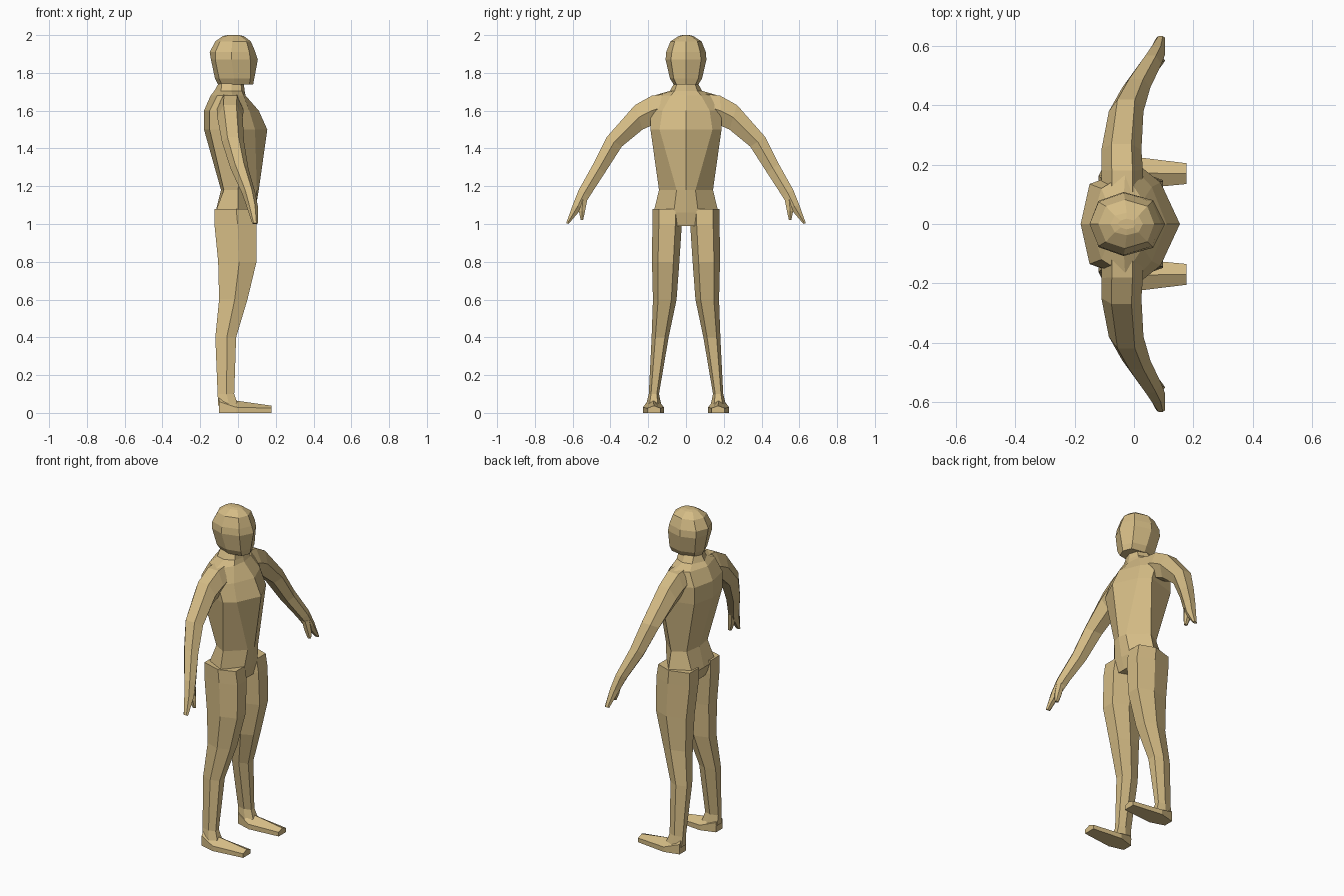
import bpy, bmesh
from mathutils import Vector

skin = bpy.data.materials.new("tan")
skin.diffuse_color = (0.66, 0.50, 0.235, 1)


def loft(name, rings, mirror=False):
    """Skin a list of equal-length point rings, cap the ends."""
    bm = bmesh.new()
    rows = [[bm.verts.new(p) for p in r] for r in rings]
    n = len(rows[0])
    for a, b in zip(rows, rows[1:]):
        for i in range(n):
            j = (i + 1) % n
            bm.faces.new((a[i], a[j], b[j], b[i]))
    bm.faces.new(rows[0][::-1])
    bm.faces.new(rows[-1])
    bmesh.ops.recalc_face_normals(bm, faces=bm.faces)
    me = bpy.data.meshes.new(name)
    bm.to_mesh(me)
    bm.free()
    me.materials.append(skin)
    ob = bpy.data.objects.new(name, me)
    bpy.context.collection.objects.link(ob)
    if mirror:
        ob.modifiers.new("mirror", 'MIRROR').use_axis = (False, True, False)
    return ob


def body_ring(z, front, fc, side, bc, back, dz=0):
    """Eight-sided ring, symmetric in y; dz lifts the front point."""
    half = [(*fc, z), (*side, z), (*bc, z)]
    return ([(front, 0, z + dz)] + half + [(back, 0, z)]
            + [(x, -y, h) for x, y, h in reversed(half)])


# torso: crotch, hips, waist, chest, shoulders, neck
loft("torso", [
    body_ring(0.99, 0.07, (0.07, 0.07), (0.0, 0.13), (-0.09, 0.10), -0.10),
    body_ring(1.06, 0.09, (0.085, 0.065), (0.0, 0.172), (-0.12, 0.11), -0.12),
    body_ring(1.18, 0.11, (0.10, 0.05), (0.0, 0.143), (-0.075, 0.10), -0.09),
    body_ring(1.50, 0.155, (0.09, 0.14), (0.03, 0.188), (-0.15, 0.135), -0.18),
    body_ring(1.60, 0.11, (0.06, 0.125), (0.0, 0.19), (-0.15, 0.135), -0.18),
    body_ring(1.68, 0.04, (0.03, 0.08), (-0.03, 0.17), (-0.11, 0.12), -0.145),
    body_ring(1.705, 0.035, (0.02, 0.06), (-0.035, 0.085), (-0.09, 0.07), -0.125),
    body_ring(1.75, 0.03, (0.015, 0.045), (-0.035, 0.06), (-0.085, 0.045), -0.10),
])

# head
loft("head", [
    body_ring(1.738, 0.08, (0.06, 0.05), (-0.02, 0.065), (-0.085, 0.045), -0.105),
    body_ring(1.77, 0.086, (0.065, 0.065), (-0.02, 0.085), (-0.10, 0.06), -0.122),
    body_ring(1.87, 0.105, (0.065, 0.08), (-0.035, 0.108), (-0.12, 0.078), -0.143),
    body_ring(1.91, 0.092, (0.06, 0.075), (-0.035, 0.105), (-0.12, 0.075), -0.15),
    body_ring(1.967, 0.068, (0.045, 0.06), (-0.03, 0.082), (-0.095, 0.06), -0.12),
    body_ring(1.995, 0.03, (0.015, 0.028), (-0.025, 0.038), (-0.065, 0.028), -0.08),
    body_ring(2.0, 0.005, (0.0, 0.012), (-0.025, 0.018), (-0.045, 0.012), -0.055),
])


def leg_ring(z, x0, x1, y0, y1):
    w, m = y1 - y0, x0 + 0.55 * (x1 - x0)
    a, b = y0 + 0.22 * w, y0 + 0.78 * w
    return [(x1, a, z), (x1, b, z), (m, y1, z), (x0, b, z), (x0, a, z), (m, y0, z)]


# legs: thigh, knee, calf, ankle
loft("leg", [leg_ring(*r) for r in (
    (1.08, -0.125, 0.085, 0.022, 0.178),
    (1.00, -0.125, 0.098, 0.022, 0.178),
    (0.80, -0.105, 0.098, 0.035, 0.180),
    (0.60, -0.100, 0.050, 0.050, 0.175),
    (0.40, -0.120, -0.010, 0.092, 0.182),
    (0.10, -0.108, -0.020, 0.143, 0.197),
    (0.04, -0.105, 0.0, 0.130, 0.212),
)], True)


def foot_ring(x, y0, y1, side, top):
    c = (y0 + y1) / 2
    return [(x, y0, 0), (x, y1, 0), (x, y1, side), (x, c, top), (x, y0, side)]


# feet: heel to toe
loft("foot", [foot_ring(*r) for r in (
    (-0.10, 0.145, 0.205, 0.06, 0.10),
    (-0.01, 0.117, 0.228, 0.03, 0.065),
    (0.178, 0.135, 0.205, 0.025, 0.038),
)], True)


def arm_ring(x0, x1, upper, lower):
    """Six-sided ring between an upper and a lower (y, z) outline point."""
    u, l = Vector(upper), Vector(lower)
    m, w = (u + l) / 2, x1 - x0
    a, b = x0 + 0.25 * w, x0 + 0.75 * w
    return [(a, *u), (b, *u), (x1, *m), (b, *l), (a, *l), (x0, *m)]


# arms: shoulder, upper arm, elbow, forearm, wrist, fingertips
loft("arm", [arm_ring(*r) for r in (
    (-0.11, 0.03, (0.09, 1.69), (0.11, 1.56)),
    (-0.11, 0.03, (0.18, 1.68), (0.185, 1.52)),
    (-0.11, 0.025, (0.27, 1.63), (0.23, 1.50)),
    (-0.085, 0.032, (0.42, 1.46), (0.34, 1.41)),
    (-0.04, 0.055, (0.49, 1.32), (0.43, 1.27)),
    (0.02, 0.092, (0.568, 1.18), (0.508, 1.15)),
    (0.045, 0.105, (0.60, 1.10), (0.545, 1.09)),
    (0.075, 0.105, (0.634, 1.005), (0.622, 1.0)),
)], True)

# thumbs
loft("thumb", [arm_ring(*r) for r in (
    (0.05, 0.095, (0.57, 1.13), (0.522, 1.13)),
    (0.06, 0.105, (0.568, 1.07), (0.535, 1.065)),
    (0.08, 0.105, (0.557, 1.02), (0.545, 1.02)),
)], True)
